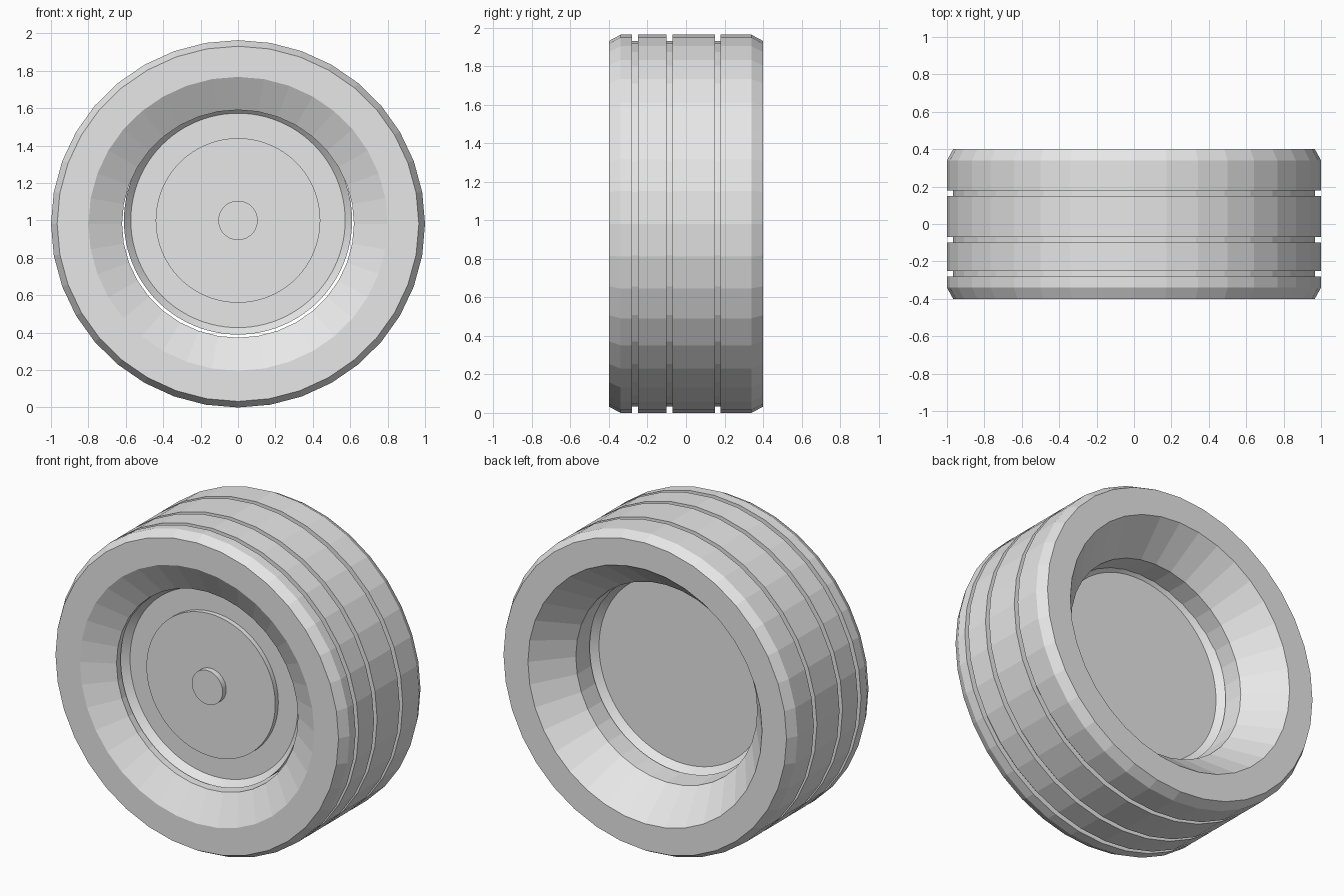
import bpy
import bmesh
import math
from mathutils import Vector

cube = bpy.data.objects.get("Cube")
if cube:
    bpy.data.objects.remove(cube, do_unlink=True)

grey = bpy.data.materials.new("plain_grey")
grey.use_nodes = True
colour = (0.8, 0.8, 0.8, 1)
grey.diffuse_color = colour
grey.node_tree.nodes["Principled BSDF"].inputs["Base Color"].default_value = colour


def lathe(name, profile, sides, height, squash=1.0, closed=False):
    """Spin (radius, y) points around the y axis."""
    bm = bmesh.new()
    verts = [bm.verts.new((r, y, 0)) for r, y in profile]
    edges = [bm.edges.new(pair) for pair in zip(verts, verts[1:])]
    if closed:
        edges.append(bm.edges.new((verts[-1], verts[0])))
    bmesh.ops.spin(bm, geom=verts + edges, cent=(0, 0, 0), axis=(0, 1, 0),
                   angle=math.tau, steps=sides, use_merge=False)
    bmesh.ops.remove_doubles(bm, verts=bm.verts, dist=0.0005)
    bmesh.ops.recalc_face_normals(bm, faces=bm.faces)
    bmesh.ops.scale(bm, vec=Vector((1, 1, squash)), verts=bm.verts)
    mesh = bpy.data.meshes.new(name)
    bm.to_mesh(mesh)
    bm.free()
    mesh.materials.append(grey)
    obj = bpy.data.objects.new(name, mesh)
    obj.location.z = height
    bpy.context.collection.objects.link(obj)
    return obj


# Tyre: bevelled tread with three grooves, sloping side walls, straight bore
FRONT, BACK, BEVEL = -0.4, 0.4, 0.06
TREAD, SHOULDER, MOUTH, BORE = 1.0, 0.967, 0.8, 0.62
tread = [(TREAD, FRONT + BEVEL)]
for start in (-0.28, -0.10, 0.15):
    end = start + 0.03
    tread += [(TREAD, start), (SHOULDER, start), (SHOULDER, end), (TREAD, end)]
tread.append((TREAD, BACK - BEVEL))
tyre = ([(BORE, -0.30), (MOUTH, FRONT), (SHOULDER, FRONT)] + tread
        + [(SHOULDER, BACK), (MOUTH, BACK), (BORE, 0.19)])
lathe("tyre", tyre, 36, 0.982, 0.982, closed=True)

# Hub: dished on both sides, with a raised plate and a centre cap in front
PLATE, CAP = 0.44, 0.105
FACE, PLATE_Y, CAP_Y = -0.235, -0.265, -0.30
hub = [(0, CAP_Y), (CAP, CAP_Y), (CAP, PLATE_Y), (PLATE, PLATE_Y), (PLATE, FACE),
       (0.573, FACE), (0.61, -0.275), (0.61, 0.07), (0.573, 0.03), (0, 0.03)]
wheel_hub = lathe("wheel_hub", hub, 96, 1.0)

bpy.ops.object.select_all(action="DESELECT")
wheel_hub.select_set(True)
bpy.context.view_layer.objects.active = wheel_hub
bpy.ops.object.shade_smooth_by_angle(angle=math.radians(25))
